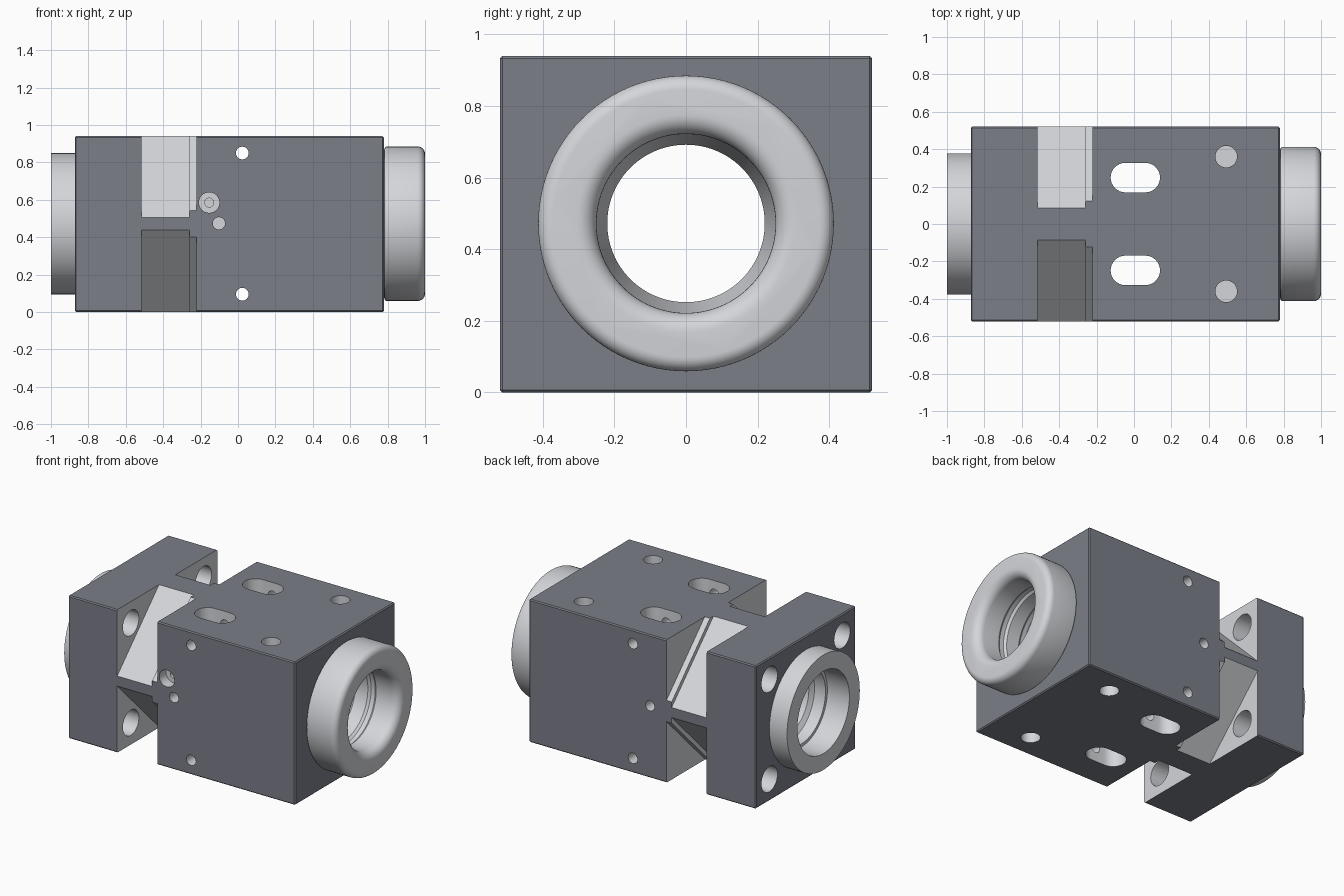
import bpy, bmesh
from math import sin, cos, pi

if "Cube" in bpy.data.objects:
    bpy.data.objects.remove(bpy.data.objects["Cube"])

ZC = 0.472          # height of the bore axis
AXES = {'x': (0, 1, 2), 'y': (1, 0, 2), 'z': (2, 0, 1)}


def finish(name, bm):
    bmesh.ops.recalc_face_normals(bm, faces=bm.faces)
    me = bpy.data.meshes.new(name)
    bm.to_mesh(me)
    bm.free()
    ob = bpy.data.objects.new(name, me)
    bpy.context.collection.objects.link(ob)
    return ob


def loft(name, rings):
    bm = bmesh.new()
    vs = [[bm.verts.new(p) for p in ring] for ring in rings]
    n = len(vs[0])
    for a, b in zip(vs, vs[1:]):
        for i in range(n):
            j = (i + 1) % n
            bm.faces.new((a[i], a[j], b[j], b[i]))
    bm.faces.new(vs[0])
    bm.faces.new(vs[-1])
    return finish(name, bm)


def lathe(name, profile, n=96):
    return loft(name, [[(x, r * cos(2 * pi * i / n), ZC + r * sin(2 * pi * i / n))
                        for i in range(n)] for x, r in profile])


def prism(name, axis, outline, a, b):
    k, u, v = AXES[axis]

    def point(p, d):
        co = [0, 0, 0]
        co[k], co[u], co[v] = d, p[0], p[1]
        return co
    return loft(name, [[point(p, d) for p in outline] for d in (a, b)])


def circle(u, v, r, n=32):
    return [(u + r * cos(2 * pi * i / n), v + r * sin(2 * pi * i / n)) for i in range(n)]


def slot(u, v, half, r, n=16):
    right = [(u + half + r * sin(pi * i / n), v - r * cos(pi * i / n)) for i in range(n + 1)]
    return right + [(2 * u - p, 2 * v - q) for p, q in right]


def arc(x, r, rad, a0, a1, n=8):
    return [(x + rad * cos(a0 + (a1 - a0) * i / n), r + rad * sin(a0 + (a1 - a0) * i / n))
            for i in range(n + 1)]


def combine(body, tool, op='DIFFERENCE'):
    mod = body.modifiers.new(tool.name, 'BOOLEAN')
    mod.object, mod.operation, mod.solver = tool, op, 'EXACT'
    bpy.context.view_layer.objects.active = body
    bpy.ops.object.modifier_apply(modifier=mod.name)
    bpy.data.objects.remove(tool, do_unlink=True)


# Main block with a fine edge chamfer
bm = bmesh.new()
bmesh.ops.create_cube(bm, size=1)
for v in bm.verts:
    v.co = (v.co.x * 1.652 - 0.046, v.co.y * 1.04, (v.co.z + 0.5) * 0.94)
bmesh.ops.bevel(bm, geom=bm.edges[:], offset=0.007, segments=1, affect='EDGES')
housing = finish("nut_housing", bm)

# Rounded collar at the right, plain collar at the left
right_collar = [(0.7, 0.398), (0.782, 0.398)] + arc(0.797, 0.398, 0.015, pi, pi / 2, 4)[1:] \
    + arc(0.96, 0.373, 0.04, pi / 2, 0)
combine(housing, lathe("right_collar", right_collar), 'UNION')
combine(housing, lathe("left_collar", [(-1, 0.378), (-0.8, 0.378)]), 'UNION')

# Stepped bore with fine ring grooves and a flared mouth
bore = [(-1.1, 0.27), (-0.84, 0.27), (-0.84, 0.25), (-0.76, 0.25), (-0.74, 0.22),
        (-0.62, 0.22), (-0.54, 0.25)]
for i in range(9):
    x = -0.40 + 0.15 * i
    bore += [(x - 0.03, 0.25), (x - 0.015, 0.262), (x + 0.015, 0.262), (x + 0.03, 0.25)]
bore += arc(0.945, 0.305, 0.055, -pi / 2, 0) + [(1.1, 0.305)]
combine(housing, lathe("bore", bore))

# Stepped diagonal relief at each corner, and the flange holes behind it
E = 0.1
for sy in (-1, 1):
    for sz in (-1, 1):
        y, z = sy * (0.52 + E), ZC + sz * (0.468 + E)
        for x0, x1, leg in ((-0.515, -0.26, 0.435), (-0.27, -0.222, 0.398)):
            leg += 2 * E
            tri = [(y, z), (y - sy * leg, z), (y, z - sz * leg)]
            combine(housing, prism("corner_relief", 'x', tri, x0, x1))
        combine(housing, prism("flange_hole", 'x',
                               circle(sy * 0.378, ZC + sz * 0.328, 0.083), -0.95, -0.45))

# Vertical slots through the block, blind holes above and below
for sy in (-1, 1):
    combine(housing, prism("slot", 'z', slot(0.007, sy * 0.248, 0.053, 0.079), -0.1, 1.1))
    for a, b in ((0.74, 1.1), (-0.1, 0.2)):
        combine(housing, prism("blind_hole", 'z', circle(0.493, sy * 0.36, 0.058), a, b))

# Cross holes through the sides, side ports and the counterbored port
for z in (0.095, 0.85):
    combine(housing, prism("cross_hole", 'y', circle(0.023, z, 0.034), -0.7, 0.7))
for a, b in ((-0.7, -0.38), (0.38, 0.7)):
    combine(housing, prism("side_port", 'y', circle(-0.102, 0.474, 0.033), a, b))
for r, depth in ((0.055, 0.07), (0.024, 0.16)):
    combine(housing, prism("lube_port", 'y', circle(-0.154, 0.585, r), -0.7, -0.52 + depth))

# Dark finish on the outer block faces, light steel elsewhere
for name, colour in (("steel", (0.66, 0.67, 0.7, 1)), ("dark_finish", (0.2, 0.21, 0.25, 1))):
    mat = bpy.data.materials.new(name)
    mat.diffuse_color = colour
    mat.use_nodes = True
    mat.node_tree.nodes["Principled BSDF"].inputs["Base Color"].default_value = mat.diffuse_color
    housing.data.materials.append(mat)
for p in housing.data.polygons:
    xs, ys, zs = zip(*(housing.data.vertices[i].co for i in p.vertices))
    planes = (min(ys) > 0.512, max(ys) < -0.512, min(zs) > 0.932, max(zs) < 0.008,
              max(xs) - min(xs) < 0.008 and (abs(xs[0] - 0.78) < 0.001 or max(xs) < -0.86)
              and max(xs) > -0.9)
    p.material_index = int(any(planes))

# Smooth the round faces, keep the machined edges crisp
bpy.ops.object.select_all(action='DESELECT')
housing.select_set(True)
bpy.context.view_layer.objects.active = housing
bpy.ops.object.shade_smooth_by_angle(angle=0.5)
